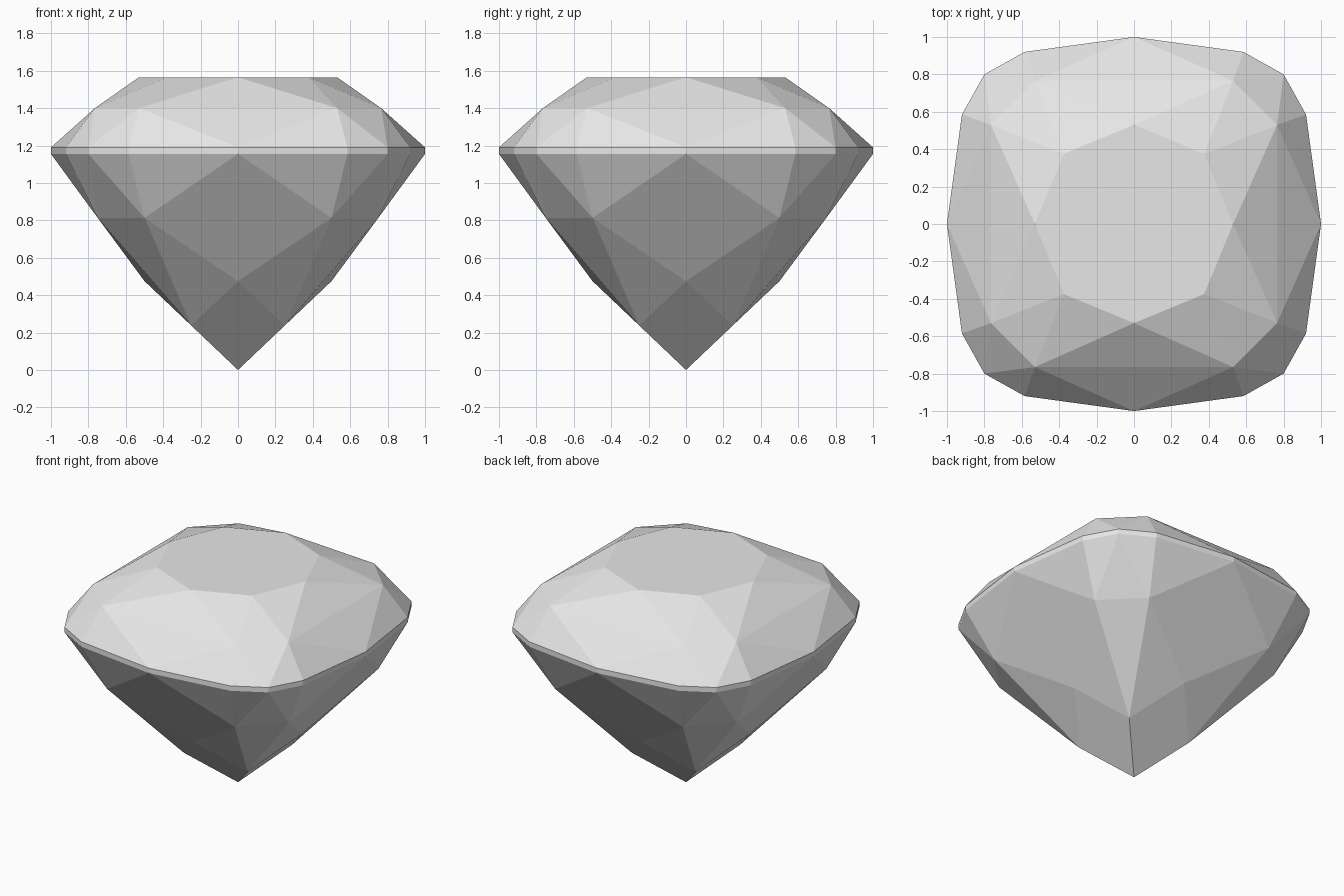
import bpy
import bmesh
from math import pi
from mathutils import Matrix, Vector

cube = bpy.data.objects.get("Cube")
if cube:
    bpy.data.objects.remove(cube, do_unlink=True)

TABLE_Z, CROWN_Z, GIRDLE_TOP, GIRDLE_LOW = 1.565, 1.4, 1.19, 1.155

# Corner points of one quarter of the stone; the rest follow by rotation
girdle = [(0, -1), (0.585, -0.92), (0.8, -0.8), (0.92, -0.585)]
quarter = {
    "table_mid": (0, -0.53, TABLE_Z),
    "table_corner": (0.375, -0.375, TABLE_Z),
    "crown_a": (0.53, -0.765, CROWN_Z),
    "crown_b": (0.765, -0.53, CROWN_Z),
    "pav_a": (0.5, -0.75, 0.813),
    "pav_b": (0.75, -0.5, 0.813),
    "pav_mid": (0, -0.5, 0.475),
    "pav_corner": (0.25, -0.25, 0.2375),
}
for i, (x, y) in enumerate(girdle):
    quarter[f"top{i}"] = (x, y, GIRDLE_TOP)
    quarter[f"low{i}"] = (x, y, GIRDLE_LOW)

# Facets of one quarter; "+" marks a point of the next quarter, "-" of the previous
facets = [
    # crown: main, star, corner and girdle facets
    "table_mid -crown_b crown_a",
    "top0 crown_a -crown_b",
    "table_mid crown_a table_corner",
    "table_corner crown_a crown_b",
    "table_corner crown_b +table_mid",
    "crown_a top2 crown_b",
    "crown_a top0 top1",
    "crown_a top1 top2",
    "crown_b top2 top3",
    "crown_b top3 +top0",
    # girdle band
    "top0 low0 low1 top1",
    "top1 low1 low2 top2",
    "top2 low2 low3 top3",
    "top3 low3 +low0 +top0",
    # pavilion: girdle, main, corner and lower facets
    "low0 pav_a low1",
    "low1 pav_a low2",
    "low2 pav_b low3",
    "low3 pav_b +low0",
    "low2 pav_a pav_b",
    "low0 -pav_b pav_mid pav_a",
    "pav_a pav_corner pav_b",
    "pav_a pav_mid pav_corner",
    "pav_b pav_corner +pav_mid",
]

bm = bmesh.new()
points = []
for k in range(4):
    turn = Matrix.Rotation(k * pi / 2, 3, "Z")
    points.append({n: bm.verts.new(turn @ Vector(p)) for n, p in quarter.items()})
culet = bm.verts.new((0, 0, 0))


def point(name, k):
    step = {"+": 1, "-": -1}.get(name[0], 0)
    return points[(k + step) % 4][name.lstrip("+-")]


for k in range(4):
    for facet in facets:
        bm.faces.new([point(n, k) for n in facet.split()])
    # facet meeting at the bottom tip
    bm.faces.new([culet, point("pav_corner", k), point("pav_mid", k),
                  point("-pav_corner", k)])

# Flat octagonal table on top
bm.faces.new([points[k][n] for k in range(4) for n in ("table_mid", "table_corner")])
bmesh.ops.recalc_face_normals(bm, faces=bm.faces)

mesh = bpy.data.meshes.new("cushion_cut_gem")
bm.to_mesh(mesh)
bm.free()
gem = bpy.data.objects.new("cushion_cut_gem", mesh)
bpy.context.collection.objects.link(gem)

# Single pale grey material
grey = bpy.data.materials.new("pale_grey")
grey.use_nodes = True
colour = (0.8, 0.8, 0.8, 1)
grey.diffuse_color = colour
grey.node_tree.nodes["Principled BSDF"].inputs["Base Color"].default_value = colour
mesh.materials.append(grey)
